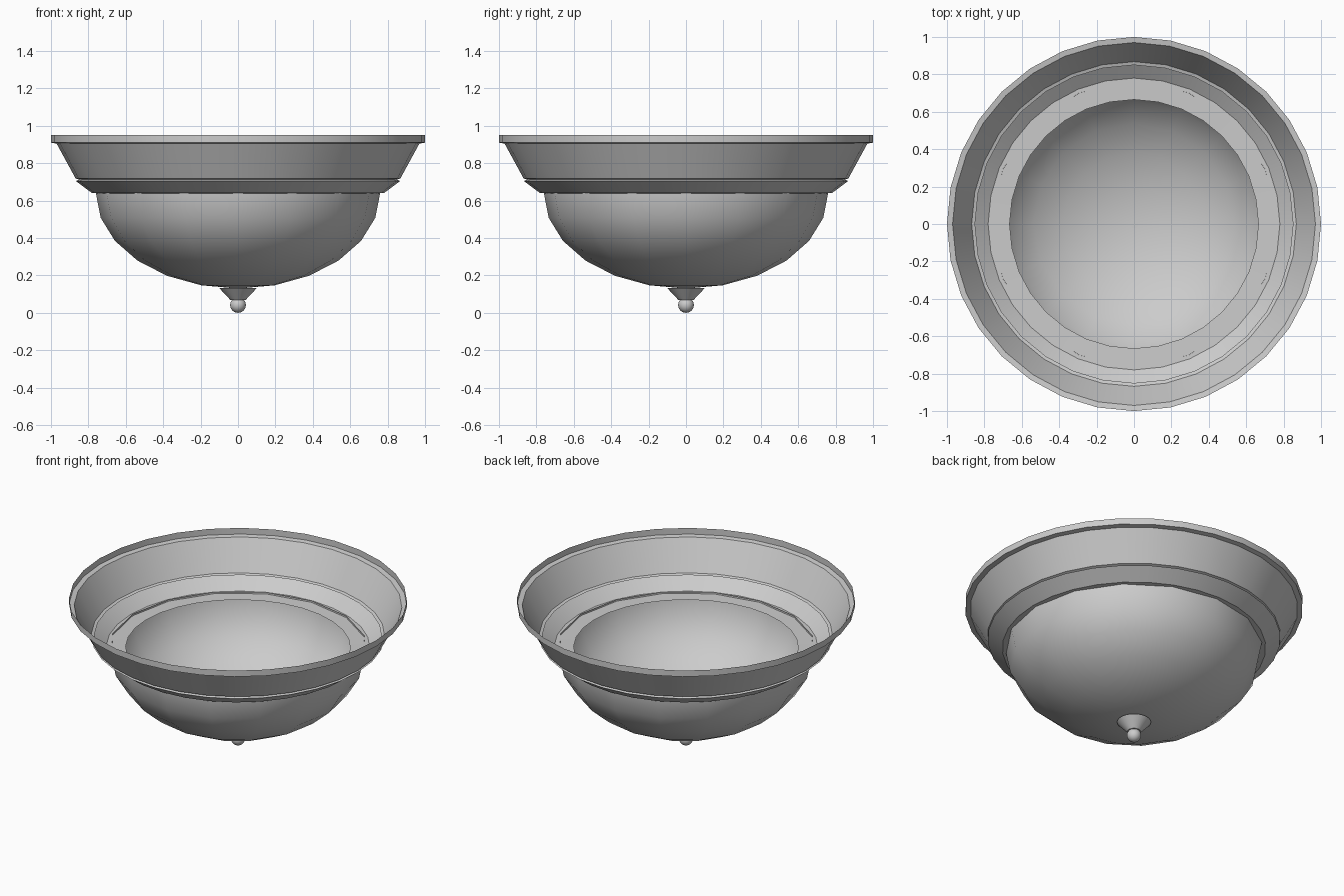
import bpy
import math

if "Cube" in bpy.data.objects:
    bpy.data.objects.remove(bpy.data.objects["Cube"])


def lathe(name, profile, sides, angle=40):
    """Spin an (r, z) profile about z; a zero radius becomes a pole."""
    verts, faces, rings = [], [], []
    for r, z in profile:
        start = len(verts)
        n = 1 if r == 0 else sides
        for i in range(n):
            a = 2 * math.pi * i / sides
            verts.append((r * math.cos(a), r * math.sin(a), z))
        rings.append([start + i % n for i in range(sides)])
    for upper, lower in zip(rings, rings[1:]):
        for i in range(sides):
            j = (i + 1) % sides
            quad = [upper[i], lower[i], lower[j], upper[j]]
            faces.append(list(dict.fromkeys(quad)))
    mesh = bpy.data.meshes.new(name)
    mesh.from_pydata(verts, [], faces)
    obj = bpy.data.objects.new(name, mesh)
    bpy.context.collection.objects.link(obj)
    bpy.ops.object.select_all(action='DESELECT')
    obj.select_set(True)
    bpy.context.view_layer.objects.active = obj
    bpy.ops.object.shade_smooth_by_angle(angle=math.radians(angle))
    return obj


def arc(radius, height, centre, start, steps):
    """Elliptical profile from start angle (degrees) down to the south pole."""
    pts = []
    for k in range(steps + 1):
        t = math.radians(start + (-90 - start) * k / steps)
        pts.append((radius * math.cos(t), centre + height * math.sin(t)))
    pts[-1] = (0, centre - height)
    return pts


# Open stepped pan: rim band, upper flare, groove, lower flare, inner lip
lathe("pan", [(1.0, 0.95), (1.0, 0.91), (0.97, 0.905), (0.868, 0.718),
              (0.85, 0.712), (0.867, 0.705), (0.78, 0.64), (0.665, 0.637)],
      32, 30)

# Glass bowl, slightly protruding above the pan lip
lathe("glass_bowl", [(0.76, 0.65)] + arc(0.76, 0.51, 0.64, 0, 6), 16)

# Finial below the bowl
lathe("finial_cone", [(0, 0.132), (0.1, 0.132), (0.04, 0.068), (0, 0.068)], 32)
ball = arc(0.042, 0.042, 0.042, 90, 12)
ball[0] = (0, 0.084)
lathe("finial_ball", ball, 24)
